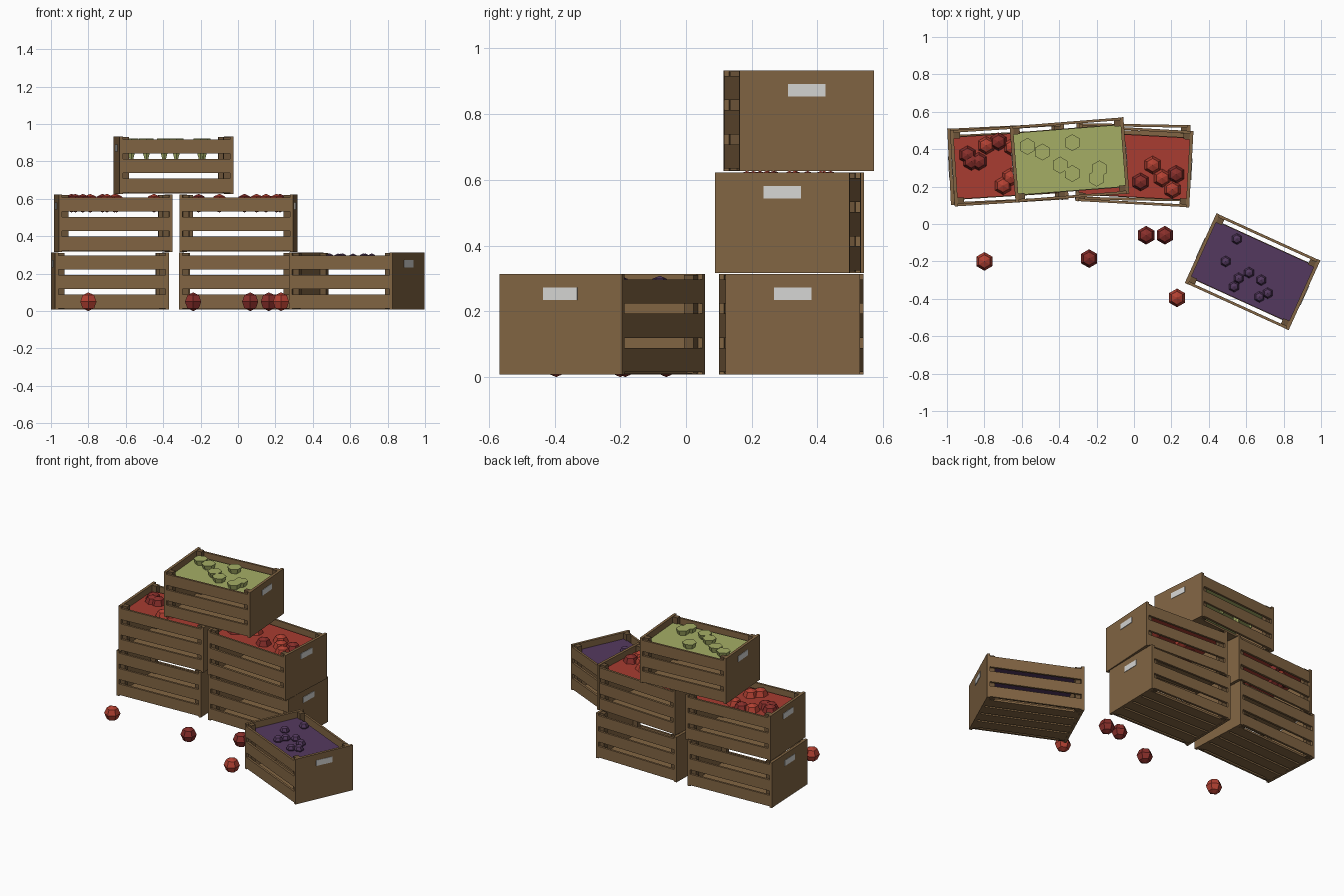
import bpy, bmesh, math
from mathutils import Matrix, Vector

if "Cube" in bpy.data.objects:
    bpy.data.objects.remove(bpy.data.objects["Cube"])


def material(name, rgb):
    m = bpy.data.materials.new(name)
    lin = [((c / 255 + 0.055) / 1.055) ** 2.4 for c in rgb]
    m.diffuse_color = (*lin, 1)
    m.use_nodes = True
    m.node_tree.nodes["Principled BSDF"].inputs["Base Color"].default_value = m.diffuse_color
    return m


WOOD = material("crate wood", (130, 101, 67))
POST = material("dark wood", (108, 84, 56))
LABEL = material("pale label", (214, 214, 212))
RED = material("apple red", (178, 64, 50))
DARK_RED = material("dark apple red", (136, 46, 42))
RED_FILL = material("apple bed red", (168, 60, 49))
GREEN = material("pear green", (165, 174, 101))
PURPLE = material("plum purple", (84, 57, 95))

L, W, H = 0.61, 0.41, 0.305      # crate size
END = 0.018                      # end board thickness


def finish(bm, name, mat, matrix=Matrix()):
    mesh = bpy.data.meshes.new(name)
    bm.to_mesh(mesh)
    bm.free()
    mesh.materials.append(mat)
    ob = bpy.data.objects.new(name, mesh)
    ob.matrix_world = matrix
    bpy.context.collection.objects.link(ob)
    return ob


def boxes(name, mat, matrix, items):
    """One object from several boxes given as (centre, size)."""
    bm = bmesh.new()
    for c, s in items:
        bmesh.ops.create_cube(bm, size=1, matrix=Matrix.Translation(c) @ Matrix.Diagonal((*s, 1)))
    finish(bm, name, mat, matrix)


def crate(name, x, y, z, deg, fill=None):
    mw = Matrix.Translation((x, y, z)) @ Matrix.Rotation(math.radians(deg), 4, 'Z')
    sides = (-1, 1)
    # solid end boards
    boxes(name + "_end_boards", WOOD, mw,
          [((s * (L - END) / 2, 0, H / 2), (END, W, H)) for s in sides])
    # three slats on front and back
    boxes(name + "_side_slats", WOOD, mw,
          [((0, s * (W / 2 - 0.008), 0.044 + 0.104 * i), (L - 2 * END, 0.014, 0.074))
           for s in sides for i in range(3)])
    # inner corner posts
    boxes(name + "_corner_posts", POST, mw,
          [((a * (L / 2 - END - 0.017), b * (W / 2 - 0.031), H / 2), (0.034, 0.032, H - 0.004))
           for a in sides for b in sides])
    # floor slats
    boxes(name + "_floor_slats", WOOD, mw,
          [((0, -0.132 + 0.088 * i, 0.008), (L - 2 * END, 0.074, 0.014)) for i in range(4)])
    # label plates on both ends
    boxes(name + "_labels", LABEL, mw,
          [((s * (L / 2 + 0.001), 0, 0.245), (0.004, 0.114, 0.038)) for s in sides])
    # bed that carries the fruit
    if fill:
        boxes(name + "_fruit_bed", fill, mw, [((0, 0, 0.252), (L - 2 * END, 0.332, 0.02))])


def ball(name, mat, x, y, z, r):
    bm = bmesh.new()
    bmesh.ops.create_uvsphere(bm, u_segments=6, v_segments=4, radius=r)
    finish(bm, name, mat, Matrix.Translation((x, y, z)))


def pear(name, x, y, top):
    bm = bmesh.new()
    bmesh.ops.create_cone(bm, cap_ends=True, segments=6, radius1=0.008, radius2=0.045, depth=0.12)
    finish(bm, name, GREEN, Matrix.Translation((x, y, top - 0.06)))


# stacked crates and the turned one in front
crate("lower_left_crate", -0.684, 0.32, 0.008, 2.8)
crate("lower_right_crate", -0.006, 0.33, 0.008, -1)
crate("middle_left_crate", -0.667, 0.317, 0.317, 3.7, RED_FILL)
crate("middle_right_crate", 0.002, 0.31, 0.317, -3.2, RED_FILL)
crate("top_crate", -0.345, 0.343, 0.627, 4.5, GREEN)
crate("front_crate", 0.634, -0.255, 0.008, -24.5, PURPLE)

# apples in the middle crates
for i, (x, y, dark) in enumerate([
        (-0.89, 0.37, 1), (-0.87, 0.335, 1), (-0.83, 0.335, 1), (-0.79, 0.42, 0), (-0.725, 0.44, 1),
        (-0.70, 0.205, 0), (-0.66, 0.25, 0), (-0.65, 0.41, 0), (-0.45, 0.33, 0),
        (0.035, 0.225, 1), (0.10, 0.315, 0), (0.15, 0.245, 0), (0.225, 0.265, 1), (0.205, 0.185, 0),
        (-0.10, 0.33, 0), (-0.21, 0.27, 1)]):
    ball(f"crate_apple_{i}", DARK_RED if dark else RED, x, y, 0.577, 0.05)

# apples on the ground
for i, (x, y, dark) in enumerate([(-0.80, -0.20, 0), (-0.24, -0.185, 1), (0.065, -0.06, 1),
                                  (0.165, -0.06, 1), (0.23, -0.395, 0)]):
    ball(f"loose_apple_{i}", DARK_RED if dark else RED, x, y, 0.05, 0.05)

# pears in the top crate
for i, (x, y) in enumerate([(-0.57, 0.415), (-0.49, 0.385), (-0.395, 0.315), (-0.33, 0.435),
                            (-0.33, 0.27), (-0.185, 0.295), (-0.20, 0.245)]):
    pear(f"pear_{i}", x, y, 0.922)

# plums in the front crate
for i, (x, y) in enumerate([(0.55, -0.08), (0.49, -0.20), (0.56, -0.29), (0.615, -0.26),
                            (0.535, -0.335), (0.68, -0.30), (0.715, -0.37), (0.67, -0.39)]):
    ball(f"plum_{i}", PURPLE, x, y, 0.278, 0.03)
